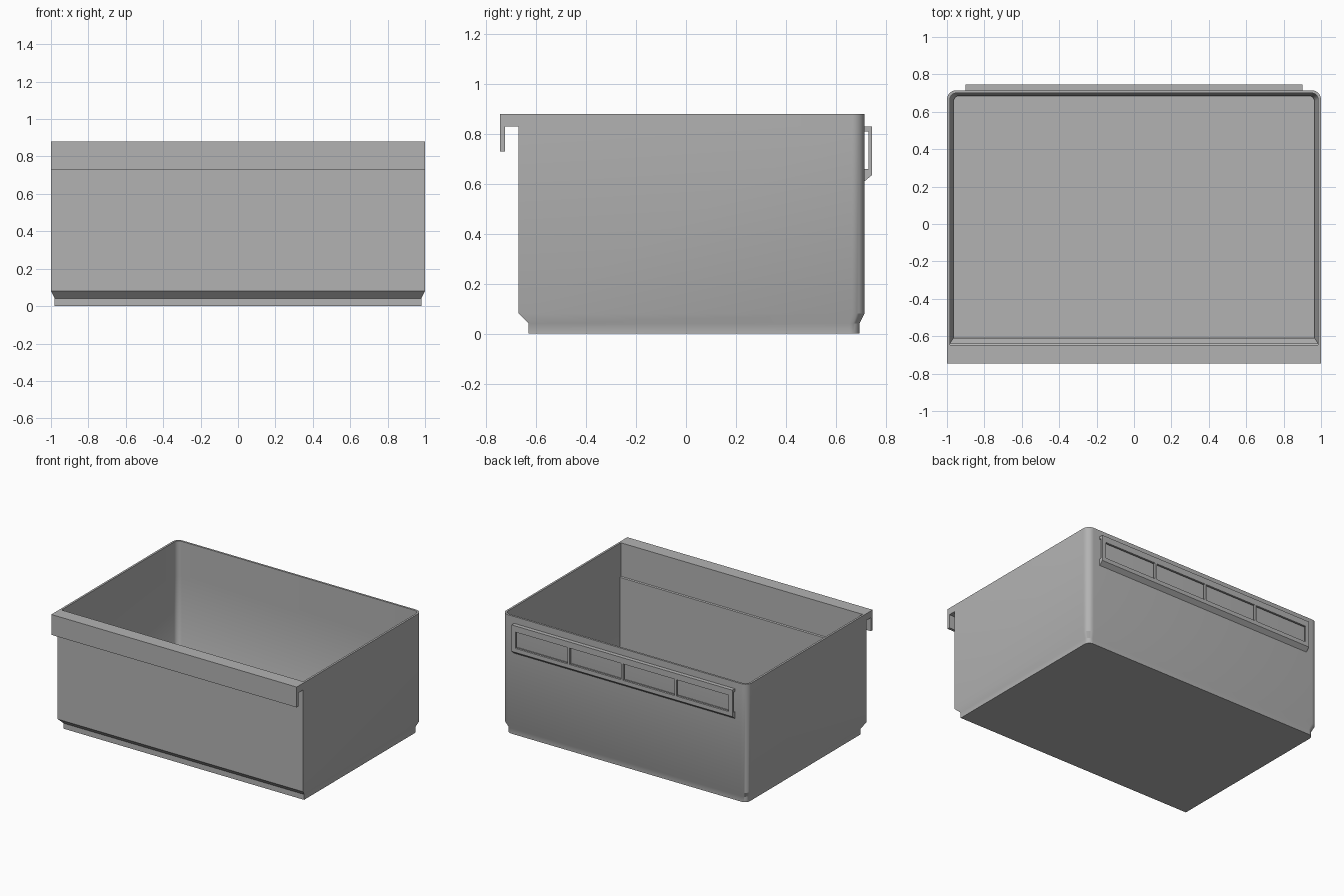
import bpy, bmesh, math

cube = bpy.data.objects.get("Cube")
if cube:
    bpy.data.objects.remove(cube, do_unlink=True)

grey = bpy.data.materials.new("plain grey plastic")
grey.use_nodes = True
COLOR = (0.45, 0.45, 0.45, 1)
grey.diffuse_color = COLOR
grey.node_tree.nodes["Principled BSDF"].inputs["Base Color"].default_value = COLOR


def finish(bm, name, smooth=False):
    """Turn a bmesh into a named, coloured object."""
    bmesh.ops.recalc_face_normals(bm, faces=bm.faces)
    mesh = bpy.data.meshes.new(name)
    bm.to_mesh(mesh)
    bm.free()
    mesh.materials.append(grey)
    obj = bpy.data.objects.new(name, mesh)
    bpy.context.collection.objects.link(obj)
    if smooth:
        bpy.ops.object.select_all(action='DESELECT')
        obj.select_set(True)
        bpy.context.view_layer.objects.active = obj
        bpy.ops.object.shade_smooth_by_angle(angle=math.radians(30))
    return obj


def ring(bm, half_x, front, back, radius, z, steps=8):
    """Outline with square front corners and rounded back corners."""
    pts = [(-half_x, front), (half_x, front)]
    for side in (1, -1):
        for i in range(steps + 1):
            a = math.pi / 2 * (i if side > 0 else steps - i) / steps
            pts.append((side * (half_x - radius + radius * math.cos(a)),
                        back - radius + radius * math.sin(a)))
    return [bm.verts.new((x, y, z)) for x, y in pts]


def extrude_x(name, profile, half_x):
    """Extrude a (y, z) profile across the width."""
    bm = bmesh.new()
    face = bm.faces.new([bm.verts.new((-half_x, y, z)) for y, z in profile])
    ext = bmesh.ops.extrude_face_region(bm, geom=[face], use_keep_orig=True)
    verts = [g for g in ext["geom"] if isinstance(g, bmesh.types.BMVert)]
    bmesh.ops.translate(bm, verts=verts, vec=(2 * half_x, 0, 0))
    return finish(bm, name)


def pull(bm, face, vec):
    """Extrude one face and move it; return the new end face."""
    new = bmesh.ops.extrude_discrete_faces(bm, faces=[face])["faces"][0]
    bmesh.ops.translate(bm, verts=new.verts, vec=vec)
    return new


# Bin: outer skin upward, over the rim, then down the inside to the floor
bm = bmesh.new()
levels = [
    (0.98, -0.63, 0.695, 0.04, 0.0),
    (0.98, -0.63, 0.695, 0.04, 0.04),
    (1.0, -0.67, 0.715, 0.05, 0.08),
    (1.0, -0.67, 0.715, 0.05, 0.83),
    (1.0, -0.67, 0.715, 0.05, 0.88),
    (0.985, -0.648, 0.70, 0.036, 0.88),
    (0.985, -0.648, 0.70, 0.036, 0.633),
    (0.985, -0.64, 0.70, 0.036, 0.628),
    (0.985, -0.64, 0.70, 0.036, 0.085),
    (0.965, -0.61, 0.685, 0.03, 0.045),
    (0.965, -0.61, 0.685, 0.03, 0.02),
]
rings = [ring(bm, *lv) for lv in levels]
hook_root = None
for k, (a, b) in enumerate(zip(rings, rings[1:])):
    for i in range(len(a)):
        j = (i + 1) % len(a)
        f = bm.faces.new((a[i], a[j], b[j], b[i]))
        if k == 3 and i == 0:
            hook_root = f
bm.faces.new(rings[0])
bm.faces.new(rings[-1])

# Front grip: pull the upper band forward, then turn its edge downward
shelf = pull(bm, hook_root, (0, -0.055, 0))
lip = pull(bm, shelf, (0, -0.02, 0))
under = min((f for e in lip.edges for f in e.link_faces if f is not lip),
            key=lambda f: f.calc_center_median().z)
pull(bm, under, (0, 0, -0.10))
finish(bm, "bin_body", smooth=True)

# Label holder plate with four windows
bm = bmesh.new()
WINDOWS, EDGE, BAR = 4, 0.87, 0.008
pitch = 2 * EDGE / WINDOWS
xs = [-0.9, -EDGE]
for n in range(1, WINDOWS):
    xs += [-EDGE + n * pitch - BAR, -EDGE + n * pitch + BAR]
xs += [EDGE, 0.9]
zs = [0.635, 0.665, 0.785, 0.83]
grid = [[bm.verts.new((x, 0.745, z)) for z in zs] for x in xs]
for i in range(len(xs) - 1):
    for j in range(len(zs) - 1):
        if j == 1 and i % 2 == 1:
            continue
        bm.faces.new((grid[i][j], grid[i][j + 1],
                      grid[i + 1][j + 1], grid[i + 1][j]))
plate = finish(bm, "label_plate")
# Make sure the plate thickens toward the bin
if plate.data.polygons[0].normal.y < 0:
    plate.data.flip_normals()
solid = plate.modifiers.new("thickness", 'SOLIDIFY')
solid.thickness = 0.015
solid.offset = -1

# Rails joining the plate to the back wall
extrude_x("label_top_rail",
          [(0.71, 0.81), (0.73, 0.81), (0.73, 0.83), (0.71, 0.83)], 0.9)
extrude_x("label_bottom_rail",
          [(0.71, 0.606), (0.745, 0.635), (0.73, 0.635),
           (0.73, 0.66), (0.71, 0.66)], 0.9)
